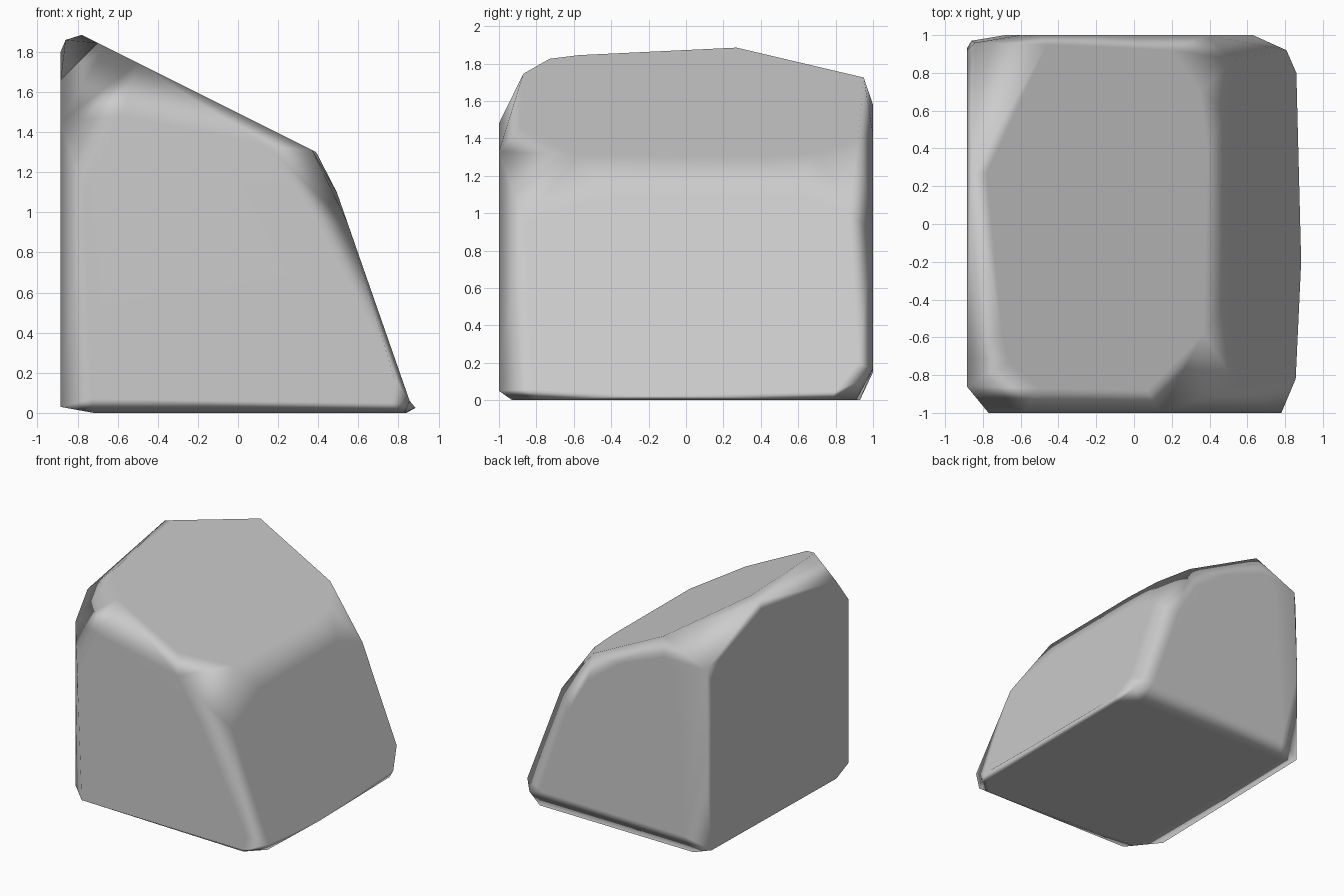
import bpy, bmesh
from math import radians

if "Cube" in bpy.data.objects:
    bpy.data.objects.remove(bpy.data.objects["Cube"])

# Each side of the rock is a 2D outline laid on its own plane
SIDES = [
    # front, outline in x, z
    (lambda x, z: (x, -1.0, z),
     [(-.73, .07), (-.2, .12), (.75, .05), (.78, .17), (.58, .53), (.37, .97),
      (.14, 1.33), (-.58, 1.48), (-.77, 1.1)]),
    # back, outline in x, z
    (lambda x, z: (x, 1.0, z),
     [(-.68, .15), (-.6, 1.5), (-.5, 1.58), (-.1, 1.42), (.2, 1.2), (.38, .9), (.63, .17)]),
    # leaning right side, outline in y, z
    (lambda y, z: (.877 - .349 * z, y, z),
     [(-.82, .06), (-.1, .02), (.8, .05), (.92, .2), (.87, 1.0), (.6, 1.1),
      (-.4, 1.1), (-.86, .95)]),
    # left side, outline in y, z
    (lambda y, z: (-.885, y, z),
     [(-.86, .1), (-.86, 1.45), (-.7, 1.66), (.27, 1.8), (.8, 1.6), (.92, 1.45),
      (.93, .06), (-.7, .03)]),
    # sloping top, outline in x, y
    (lambda x, y: (x, y, 1.495 - .5 * x),
     [(.07, -.88), (.37, -.58), (.39, .4), (.35, .7), (.2, .92), (-.46, .95),
      (-.78, .27), (-.7, -.57), (-.66, -.73), (-.5, -.87)]),
    # underside, outline in x, y
    (lambda x, y: (x, y, 0.0),
     [(-.72, -.82), (-.3, -.87), (.7, -.93), (.83, -.8), (.84, .78), (.7, .91), (-.72, .93)]),
]
# Rounding points on the chipped corners
CHIPS = [(-.86, .27, 1.86), (-.86, .97, .8), (-.84, .96, 1.55), (.885, -.2, .025), (.78, .93, .1)]

bm = bmesh.new()
for place, outline in SIDES:
    for a, b in outline:
        bm.verts.new(place(a, b))
for p in CHIPS:
    bm.verts.new(p)

# Wrap the sides together: the gaps between outlines become worn bevels
hull = bmesh.ops.convex_hull(bm, input=bm.verts[:])
loose = {g for g in hull["geom_interior"] + hull["geom_unused"]
         if isinstance(g, bmesh.types.BMVert)}
bmesh.ops.delete(bm, geom=list(loose), context='VERTS')
bmesh.ops.dissolve_limit(bm, angle_limit=radians(2), verts=bm.verts[:], edges=bm.edges[:])
bmesh.ops.recalc_face_normals(bm, faces=bm.faces[:])

mesh = bpy.data.meshes.new("rock")
bm.to_mesh(mesh)
bm.free()
for poly in mesh.polygons:
    poly.use_smooth = True
rock = bpy.data.objects.new("rock", mesh)
bpy.context.collection.objects.link(rock)

# Keep the large sides flat while the worn edges blend
wn = rock.modifiers.new("flat_sides", 'WEIGHTED_NORMAL')
wn.weight = 80
